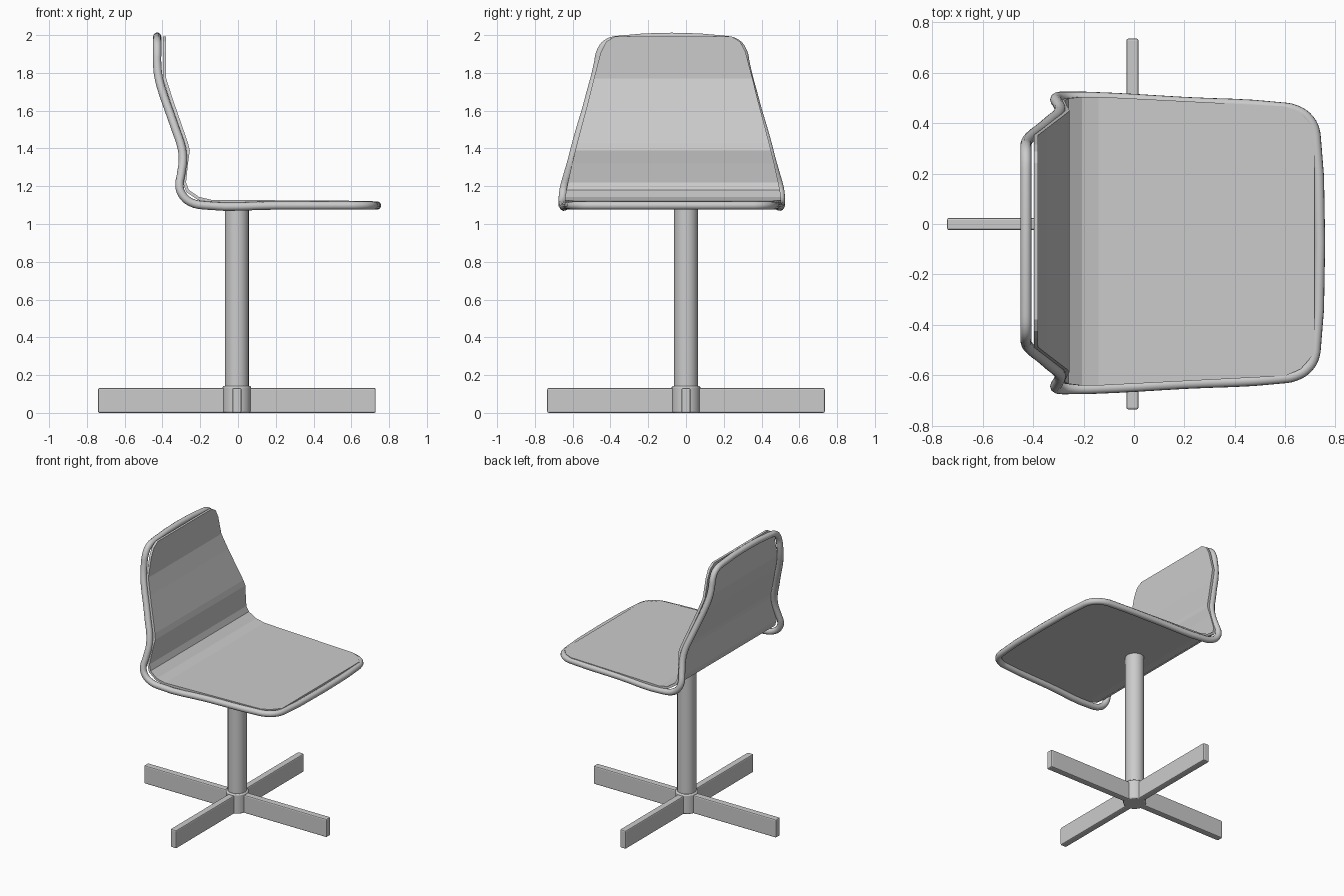
import bpy, bmesh, math

if "Cube" in bpy.data.objects:
    bpy.data.objects.remove(bpy.data.objects["Cube"])

BASE_X = -0.006
FRAME_Y = -0.075
PANEL_Y = -0.068


def smooth(obj, angle=35):
    bpy.ops.object.select_all(action='DESELECT')
    obj.select_set(True)
    bpy.context.view_layer.objects.active = obj
    bpy.ops.object.shade_smooth_by_angle(angle=math.radians(angle))


def cylinder(name, radius, z0, z1, sides, bevel=0.0):
    bpy.ops.mesh.primitive_cylinder_add(vertices=sides, radius=radius, depth=z1 - z0,
                                        location=(BASE_X, 0, (z0 + z1) / 2))
    obj = bpy.context.object
    obj.name = name
    if bevel:
        mod = obj.modifiers.new("bevel", 'BEVEL')
        mod.width, mod.segments = bevel, 2
        mod.limit_method = 'ANGLE'
        mod.angle_limit = math.radians(60)
    smooth(obj)
    return obj


# Cross-shaped foot: four bars around a hub
for i in range(4):
    a = i * math.pi / 2
    length = 0.735
    bpy.ops.mesh.primitive_cube_add(size=1, rotation=(0, 0, a),
        location=(BASE_X + math.cos(a) * length / 2, math.sin(a) * length / 2, 0.066))
    leg = bpy.context.object
    leg.name = f"foot_bar_{i + 1}"
    leg.scale = (length, 0.048, 0.132)
    bpy.ops.object.transform_apply(location=False, rotation=False, scale=True)
    mod = leg.modifiers.new("bevel", 'BEVEL')
    mod.width, mod.segments = 0.008, 2

cylinder("hub", 0.076, 0.0, 0.143, 16, 0.008)
cylinder("post", 0.063, 0.13, 1.112, 24)

# Tube frame: (x, z, half width) from the top middle down to the front middle
frame_half = [
    (-0.428, 1.977, 0.27), (-0.428, 1.957, 0.345), (-0.428, 1.912, 0.378),
    (-0.428, 1.85, 0.392), (-0.421, 1.78, 0.408), (-0.40, 1.70, 0.43),
    (-0.365, 1.60, 0.457), (-0.33, 1.50, 0.487), (-0.30, 1.41, 0.512),
    (-0.292, 1.34, 0.53), (-0.302, 1.26, 0.553), (-0.31, 1.20, 0.57),
    (-0.295, 1.155, 0.577), (-0.25, 1.115, 0.578), (-0.17, 1.098, 0.577),
    (0.20, 1.098, 0.557), (0.57, 1.098, 0.537), (0.64, 1.098, 0.525),
    (0.694, 1.098, 0.487), (0.718, 1.098, 0.43)]
loop = [(x, FRAME_Y + h, z) for x, z, h in frame_half]
loop += [(x, FRAME_Y - h, z) for x, z, h in reversed(frame_half)]
curve = bpy.data.curves.new("tube_frame", 'CURVE')
curve.dimensions = '3D'
curve.bevel_depth = 0.022
curve.bevel_resolution = 3
curve.resolution_u = 4
spline = curve.splines.new('BEZIER')
spline.bezier_points.add(len(loop) - 1)
for p, co in zip(spline.bezier_points, loop):
    p.co = co
    p.handle_left_type = p.handle_right_type = 'AUTO'
spline.use_cyclic_u = True
frame = bpy.data.objects.new("tube_frame", curve)
bpy.context.collection.objects.link(frame)

# Bent panel forming backrest and seat: (x, z, half width) rows
panel_rows = [
    (-0.380, 1.992, 0.31), (-0.380, 1.965, 0.355), (-0.380, 1.91, 0.383),
    (-0.380, 1.77, 0.42), (-0.345, 1.66, 0.447), (-0.265, 1.43, 0.508),
    (-0.255, 1.39, 0.518), (-0.265, 1.32, 0.535), (-0.275, 1.22, 0.557),
    (-0.260, 1.18, 0.565), (-0.206, 1.143, 0.572), (-0.14, 1.128, 0.572),
    (0.60, 1.123, 0.534), (0.66, 1.123, 0.507), (0.715, 1.123, 0.445)]
bm = bmesh.new()
rows = [(bm.verts.new((x, PANEL_Y - h, z)), bm.verts.new((x, PANEL_Y + h, z)))
        for x, z, h in panel_rows]
for (a, b), (c, d) in zip(rows, rows[1:]):
    bm.faces.new((a, c, d, b))
mesh = bpy.data.meshes.new("seat_and_back_panel")
bm.to_mesh(mesh)
bm.free()
panel = bpy.data.objects.new("seat_and_back_panel", mesh)
bpy.context.collection.objects.link(panel)
mod = panel.modifiers.new("thickness", 'SOLIDIFY')
mod.thickness, mod.offset = 0.017, -1
